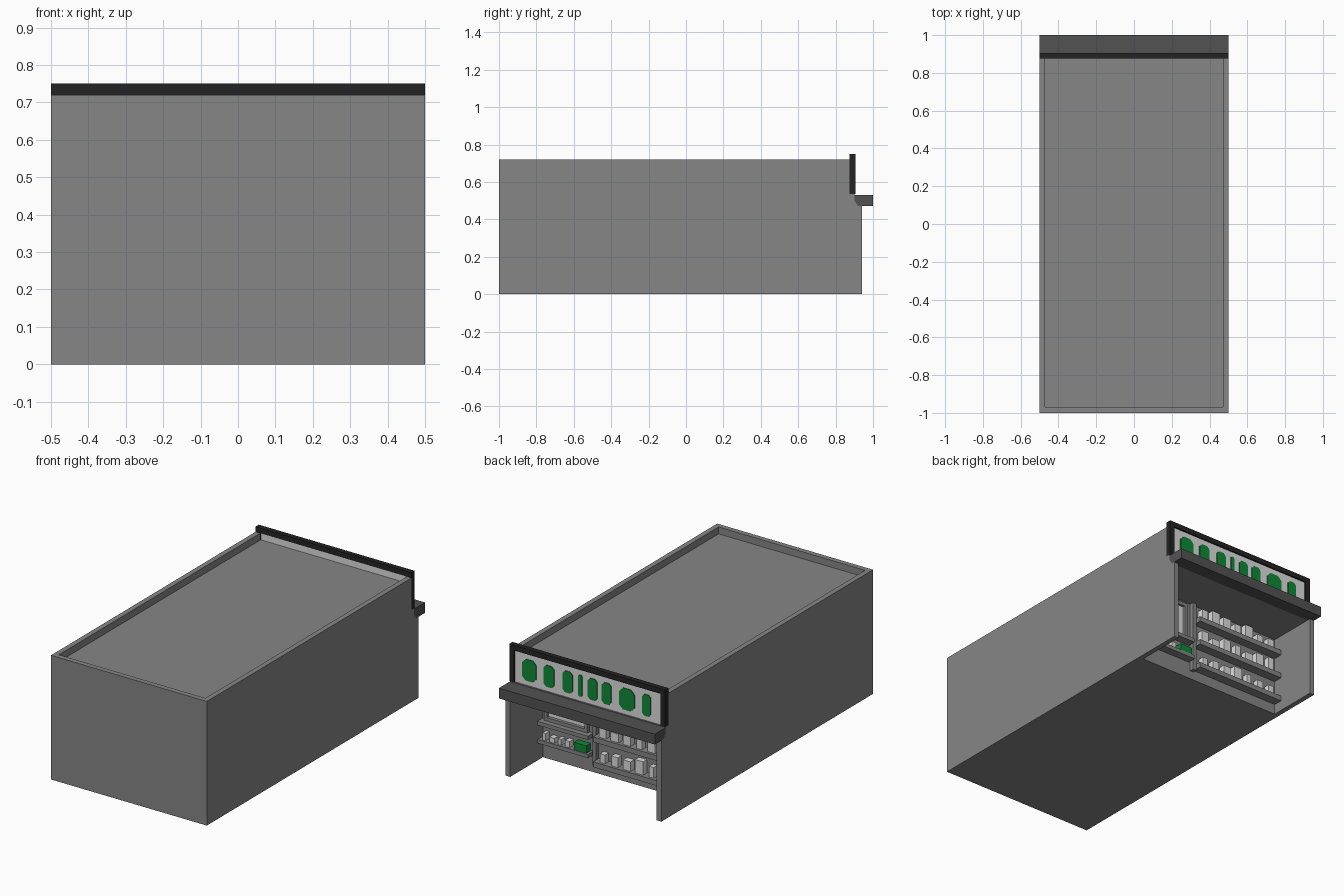
import bpy, bmesh, random

random.seed(4)
default = bpy.data.objects.get("Cube")
if default:
    bpy.data.objects.remove(default, do_unlink=True)


def material(name, r, g, b):
    m = bpy.data.materials.new(name)
    m.use_nodes = True
    m.diffuse_color = (r, g, b, 1)
    m.node_tree.nodes["Principled BSDF"].inputs["Base Color"].default_value = (r, g, b, 1)
    return m


grey = material("wall grey", 0.24, 0.24, 0.24)
dark = material("canopy dark grey", 0.085, 0.085, 0.085)
black = material("frame black", 0.017, 0.017, 0.017)
white = material("panel white", 0.72, 0.72, 0.72)
green = material("sign green", 0.005, 0.25, 0.04)


def prism(name, outline, depth, mat):
    """Extrude a closed outline of 3D points along the vector depth."""
    bm = bmesh.new()
    face = bm.faces.new([bm.verts.new(p) for p in outline])
    out = bmesh.ops.extrude_face_region(bm, geom=[face])
    verts = [e for e in out["geom"] if isinstance(e, bmesh.types.BMVert)]
    bmesh.ops.translate(bm, vec=depth, verts=verts)
    bmesh.ops.recalc_face_normals(bm, faces=bm.faces[:])
    mesh = bpy.data.meshes.new(name)
    bm.to_mesh(mesh)
    bm.free()
    mesh.materials.append(mat)
    ob = bpy.data.objects.new(name, mesh)
    bpy.context.collection.objects.link(ob)
    return ob


def box(name, x0, x1, y0, y1, z0, z1, mat):
    return prism(name, [(x0, y0, z0), (x1, y0, z0), (x1, y1, z0), (x0, y1, z0)], (0, 0, z1 - z0), mat)


def side_profile(name, points, x0, x1, mat):
    return prism(name, [(x0, y, z) for y, z in points], (x1 - x0, 0, 0), mat)


# Side walls, end wall and the main volume with its recessed shop front
wall = [(-1, 0), (0.94, 0), (0.94, 0.47), (0.92, 0.47), (0.9, 0.5),
        (0.9, 0.535), (0.875, 0.535), (0.875, 0.72), (-1, 0.72)]
side_profile("left_wall", wall, 0.47, 0.5, grey)
side_profile("right_wall", wall, -0.5, -0.47, grey)
box("end_wall", -0.47, 0.47, -1, -0.97, 0, 0.72, grey)
core = [(-0.97, 0), (0.64, 0), (0.64, 0.47), (0.92, 0.47), (0.9, 0.5),
        (0.9, 0.535), (0.885, 0.535), (0.885, 0.68), (-0.97, 0.68)]
side_profile("building_core", core, -0.47, 0.47, grey)

# Canopy
canopy = [(0.9, 0.53), (1, 0.53), (1, 0.47), (0.92, 0.47), (0.9, 0.5)]
side_profile("canopy", canopy, -0.5, 0.5, dark)

# Sign board in a three-sided frame
box("sign_frame_top", -0.5, 0.5, 0.875, 0.905, 0.72, 0.75, black)
for side, x in (("left", 0.47), ("right", -0.5)):
    box(f"sign_frame_{side}", x, x + 0.03, 0.875, 0.905, 0.535, 0.72, black)
box("sign_panel", -0.47, 0.47, 0.88, 0.896, 0.53, 0.72, white)

# Plain chamfered plates on the sign
plates = [(0.376, 0.09), (0.25, 0.07), (0.13, 0.065), (0.05, 0.025),
          (-0.03, 0.06), (-0.12, 0.06), (-0.25, 0.1), (-0.376, 0.055)]
for i, (x, width) in enumerate(plates):
    w, h, c = width / 2, 0.062, width / 4
    corners = [(w, c - h), (w, h - c), (w - c, h), (c - w, h),
               (-w, h - c), (-w, c - h), (c - w, -h), (w - c, -h)]
    prism(f"sign_plate_{i}", [(x + dx, 0.896, 0.625 + dz) for dx, dz in corners], (0, 0.005, 0), green)


def goods(label, x0, x1, z, count, tallest):
    """A row of simple packages standing on a shelf."""
    step = (x1 - x0) / count
    for i in range(count):
        w = step * random.uniform(0.35, 0.7)
        x = x0 + step * (i + 0.5)
        h = tallest * random.uniform(0.55, 1)
        box(f"{label}_{i}", x - w / 2, x + w / 2, 0.645, 0.68, z, z + h, white)


# Wide display shelves
for row in range(3):
    z = 0.06 + row * 0.145
    box(f"wide_shelf_{row}", -0.47, 0.11, 0.64, 0.695, z, z + 0.03, grey)
    goods(f"wide_shelf_goods_{row}", -0.45, 0.1, z + 0.03, 7, 0.085)

# Narrow shelves, with a green package on the lower one
for row, z in enumerate((0.1, 0.205)):
    box(f"narrow_shelf_{row}", 0.145, 0.47, 0.64, 0.69, z, z + 0.022, grey)
goods("narrow_shelf_goods", 0.26, 0.46, 0.122, 4, 0.05)
box("green_package", 0.16, 0.24, 0.645, 0.685, 0.122, 0.165, green)

# Post between the shelves and framed window
box("shelf_post", 0.112, 0.135, 0.64, 0.665, 0.05, 0.47, grey)
box("window_pane", 0.19, 0.43, 0.64, 0.646, 0.25, 0.43, white)
for side, x in (("left", 0.43), ("right", 0.17)):
    box(f"window_frame_{side}", x, x + 0.02, 0.64, 0.66, 0.227, 0.45, grey)
for side, z in (("bottom", 0.227), ("top", 0.43)):
    box(f"window_frame_{side}", 0.19, 0.43, 0.64, 0.66, z, z + 0.02, grey)
